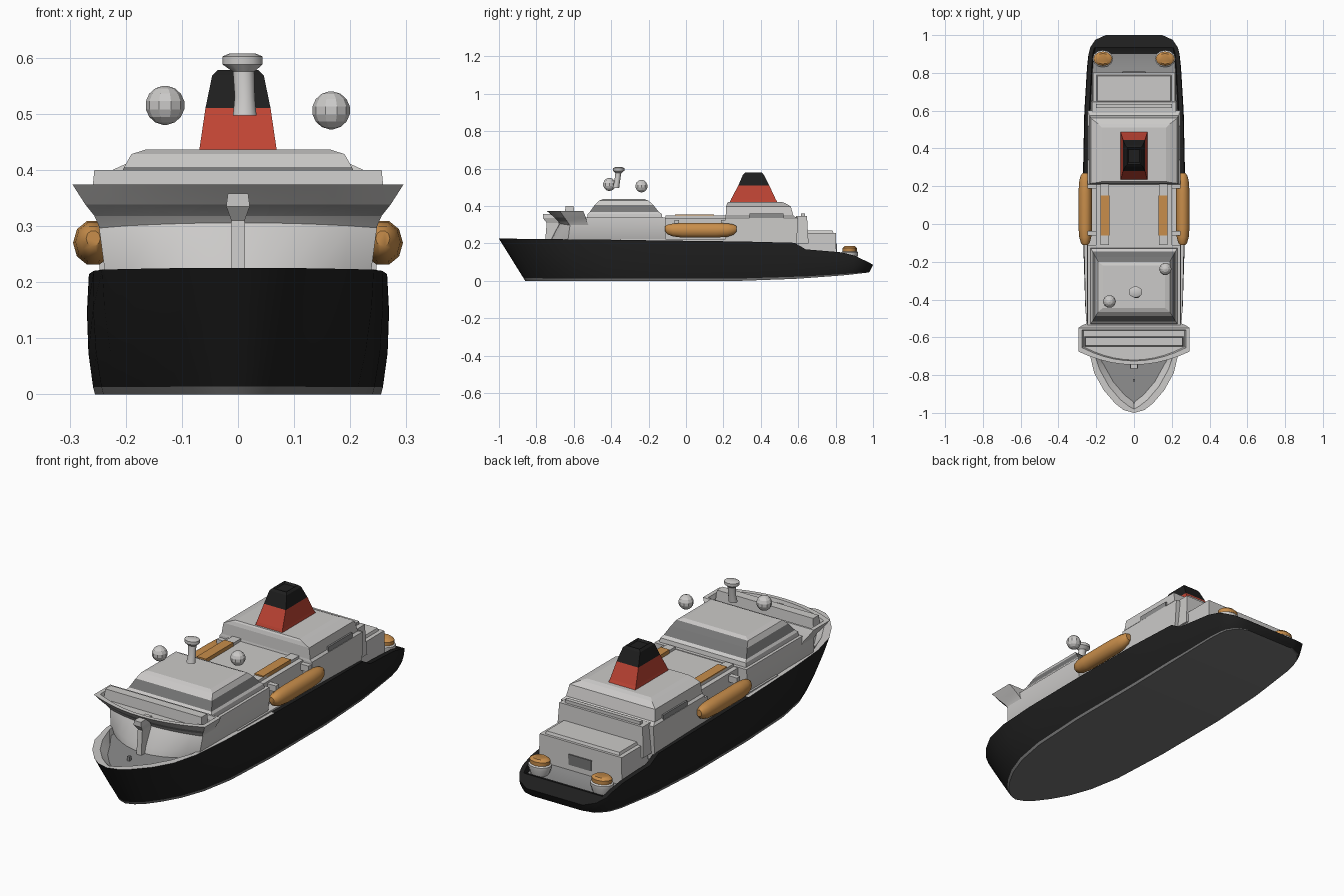
import bpy, bmesh, math

if "Cube" in bpy.data.objects:
    bpy.data.objects.remove(bpy.data.objects["Cube"])

COLOURS = {
    "light_grey": (0.60, 0.59, 0.58), "mid_grey": (0.27, 0.27, 0.27),
    "slate_grey": (0.18, 0.18, 0.18), "black": (0.013, 0.013, 0.013),
    "red": (0.52, 0.058, 0.034), "orange": (0.58, 0.27, 0.07),
}
MATS = {}
for n, c in COLOURS.items():
    MATS[n] = bpy.data.materials.new(n)
    MATS[n].diffuse_color = (*c, 1)
NAMES = list(COLOURS)


def loft(name, rings, rule, smooth=None, cap_start=True):
    """Skin closed rings of equal length and cap the ends; rule(ring, column, centre) -> colour."""
    bm = bmesh.new()
    rows = [[bm.verts.new(p) for p in r] for r in rings]
    n = len(rows[0])
    pick = rule if callable(rule) else (lambda i, j, c: rule)

    def face(vs, i, j):
        f = bm.faces.new(vs)
        f.material_index = NAMES.index(pick(i, j, f.calc_center_median()))

    for i in range(len(rows) - 1):
        for j in range(n):
            k = (j + 1) % n
            face((rows[i][j], rows[i][k], rows[i + 1][k], rows[i + 1][j]), i, j)
    if cap_start:
        face(rows[0][::-1], -1, -1)
    face(rows[-1], len(rows), -1)
    bmesh.ops.remove_doubles(bm, verts=bm.verts, dist=0.0004)
    bmesh.ops.recalc_face_normals(bm, faces=bm.faces)
    me = bpy.data.meshes.new(name)
    bm.to_mesh(me)
    bm.free()
    for m in NAMES:
        me.materials.append(MATS[m])
    ob = bpy.data.objects.new(name, me)
    bpy.context.collection.objects.link(ob)
    if smooth:
        bpy.ops.object.select_all(action='DESELECT')
        ob.select_set(True)
        bpy.context.view_layer.objects.active = ob
        bpy.ops.object.shade_smooth_by_angle(angle=math.radians(smooth))
    return ob


def rect(w, y0, y1, z, cx=0):
    return [(cx - w, y0, z), (cx + w, y0, z), (cx + w, y1, z), (cx - w, y1, z)]


def box(name, w, y0, y1, z0, z1, col="light_grey", cx=0, taper=0.0):
    return loft(name, [rect(w, y0, y1, z0, cx),
                       rect(w - taper, y0 + taper, y1 - taper, z1, cx)], col)


def oval(cx, cy, z, rx, ry, n=12):
    return [(cx + rx * math.cos(2 * math.pi * k / n),
             cy + ry * math.sin(2 * math.pi * k / n), z) for k in range(n)]


def bowed(w, yc, yw, yb, z):
    """Outline with a curved front: yc at the centre, yw at the wings."""
    front = [(w * i / 5, yc + (yw - yc) * (i / 5) ** 2, z) for i in range(-5, 6)]
    return front + [(w, yb, z), (-w, yb, z)]


# Hull stations: top y, half width, z, then bottom y, half width, z
STATIONS = [
    (-1.00, 0.00, .225, -.86, 0.00, .0), (-.985, .055, .225, -.845, .04, .0),
    (-.95, .10, .225, -.81, .08, .0), (-.88, .16, .224, -.75, .125, .0),
    (-.79, .21, .223, -.67, .17, .0), (-.66, .242, .222, -.56, .21, .0),
    (-.45, .257, .22, -.40, .24, .0), (-.10, .265, .215, -.10, .255, .0),
    (.30, .266, .21, .30, .255, .0), (.58, .26, .203, .58, .25, .01),
    (.64, .257, .168, .64, .247, .014), (.83, .246, .152, .83, .235, .028),
    (.90, .240, .135, .89, .225, .034), (.935, .232, .118, .92, .215, .038),
    (.975, .205, .10, .96, .185, .042), (1.0, .15, .085, .98, .13, .046)]


def hull_ring(s):
    yt, xt, zt, yb, xb, zb = s
    drop = .03 if yt < .91 else .0
    bow = 1 if yt < -.7 else 0
    rim = max(xt - (.022 + .006 * bow), 0)
    deck = max(xt - (.028 + .022 * bow), 0)
    at = lambda t, k: ((xb + (xt - xb) * t) * k, yb + (yt - yb) * t, zb + (zt - zb) * t)
    half = [(xb, yb, zb), at(.06, 1.01), at(.35, 1.03), at(.7, 1.025), (xt, yt, zt),
            (rim, yt + .02 * bow, zt), (deck, yt + .045 * bow, zt - drop)]
    mirrored = [(-x, y, z) for x, y, z in half[::-1]]
    return half + mirrored


def hull_colour(i, j, c):
    j = 12 - j if 6 < j < 13 else j
    if j == 13 or j == 0:
        return "slate_grey"
    if j in (4, 5):
        return "light_grey" if c.y < .05 else "black"
    if j == 6:
        return "mid_grey" if c.y < .91 else "black"
    return "black"


loft("hull", [hull_ring(s) for s in STATIONS], hull_colour, 35, cap_start=False)

# Forward superstructure with flared bridge
box("base_house", .246, -.35, .59, .17, .222)
loft("forward_house", [bowed(.222, -.73, -.63, -.11, .187), bowed(.238, -.72, -.63, -.11, .224),
                       bowed(.248, -.68, -.62, -.11, .30), bowed(.245, -.66, -.61, -.11, .338)],
     "light_grey", 30)
loft("bridge", [bowed(.246, -.67, -.62, -.52, .295), bowed(.256, -.685, -.635, -.53, .318),
                bowed(.272, -.705, -.65, -.535, .338), bowed(.295, -.745, -.675, -.55, .374),
                bowed(.275, -.725, -.655, -.56, .374), bowed(.268, -.72, -.65, -.565, .352)],
     lambda i, j, c: "mid_grey" if i == 1 and j < 10 else "light_grey", 25)
box("bridge_parapet", .262, -.65, -.595, .34, .40, taper=.006)
loft("bow_post", [rect(.013, -.755, -.68, .187), rect(.012, -.745, -.68, .31),
                  rect(.021, -.765, -.68, .335), rect(.018, -.765, -.68, .358)], "light_grey")
box("foredeck_bollard", .006, -.835, -.82, .19, .215, "mid_grey")

# Upper house with window bands in its sloped sides
loft("upper_house", [rect(.232, -.53, -.125, .33), rect(.228, -.525, -.13, .358),
                     rect(.220, -.515, -.145, .368), rect(.203, -.488, -.175, .405),
                     rect(.19, -.465, -.20, .428), rect(.165, -.445, -.22, .436)],
     lambda i, j, c: "slate_grey" if i == 2 or (i == 3 and j == 2) else "light_grey")

# Middle house with raised strips, and lifeboats
box("middle_house", .20, -.12, .22, .2, .335)


def lifeboat(side):
    rings = []
    for y, k in ((-.112, .35), (-.10, .65), (-.07, .88), (-.02, 1), (.16, 1),
                 (.22, .92), (.255, .7), (.27, .4)):
        lift = .012 * (1 - k)
        rings.append([(side * (.258 + .036 * k * math.cos(a)), y,
                       .27 + lift + .041 * k * math.sin(a))
                      for a in (2 * math.pi * t / 10 for t in range(10))])
    loft("lifeboat", rings, "orange", 40)


for side in (-1, 1):
    box("roof_strip", .022, -.11, .22, .32, .348, cx=side * .155)
    box("roof_strip_cover", .024, -.06, .15, .336, .354, "orange", cx=side * .153)
    lifeboat(side)
    for y in (-.05, .2):
        box("lifeboat_davit", .03, y - .012, y + .012, .295, .325, cx=side * .215)

# Aft superstructure stepping down to the stern
loft("aft_house", [rect(.247, .21, .59, .18), rect(.246, .21, .60, .335),
                   rect(.236, .212, .575, .345), rect(.228, .215, .56, .398),
                   rect(.19, .22, .53, .415), rect(.17, .225, .51, .422)], "light_grey")
box("aft_step", .23, .58, .655, .2, .345, taper=.008)
box("aft_rail", .20, .615, .635, .34, .36)
box("stern_house", .222, .6, .805, .11, .255, taper=.004)
box("stern_house_roof", .2, .62, .79, .25, .268, taper=.006)
box("stern_door", .06, .80, .808, .15, .20, "slate_grey")
for side in (-1, 1):
    box("aft_window", .004, .34, .52, .325, .36, "mid_grey", cx=side * .241)

# Funnel: red below, black above
loft("funnel", [rect(.074, .23, .495, .41), rect(.069, .24, .48, .435),
                rect(.058, .28, .445, .51), rect(.046, .305, .415, .568),
                rect(.036, .315, .405, .578), rect(.03, .325, .395, .57)],
     lambda i, j, c: "red" if c.z < .51 else "black")

# Stern pods on either side
for side in (-1, 1):
    cx = side * .165
    loft("stern_pod", [oval(cx, .875, .10, .04, .035), oval(cx, .875, .138, .055, .045),
                       oval(cx, .875, .152, .055, .045), oval(cx, .875, .157, .048, .038),
                       oval(cx, .875, .175, .05, .038), oval(cx, .875, .185, .035, .028)],
         lambda i, j, c: "orange" if c.z > .156 else "light_grey", 40)

# Floating mast head and radar domes
loft("mast", [oval(.012, -.375, .497, .021, .018), oval(.012, -.368, .53, .018, .015),
              oval(.01, -.362, .575, .019, .016), oval(.008, -.36, .588, .036, .03),
              oval(.008, -.36, .602, .036, .03), oval(.008, -.36, .607, .024, .02)],
     "light_grey", 40)
for x, y, z, r in ((-.13, -.41, .515, .035), (.166, -.238, .506, .034)):
    rings = [oval(x, y, z - r * math.cos(a), r * math.sin(a), r * math.sin(a), 10)
             for a in (.1 + (math.pi - .2) * t / 7 for t in range(8))]
    loft("radar_dome", rings, "light_grey")

for m in bpy.data.materials:
    if m.users and not m.is_grease_pencil:
        m.use_nodes = True
        m.node_tree.nodes["Principled BSDF"].inputs["Base Color"].default_value = m.diffuse_color
